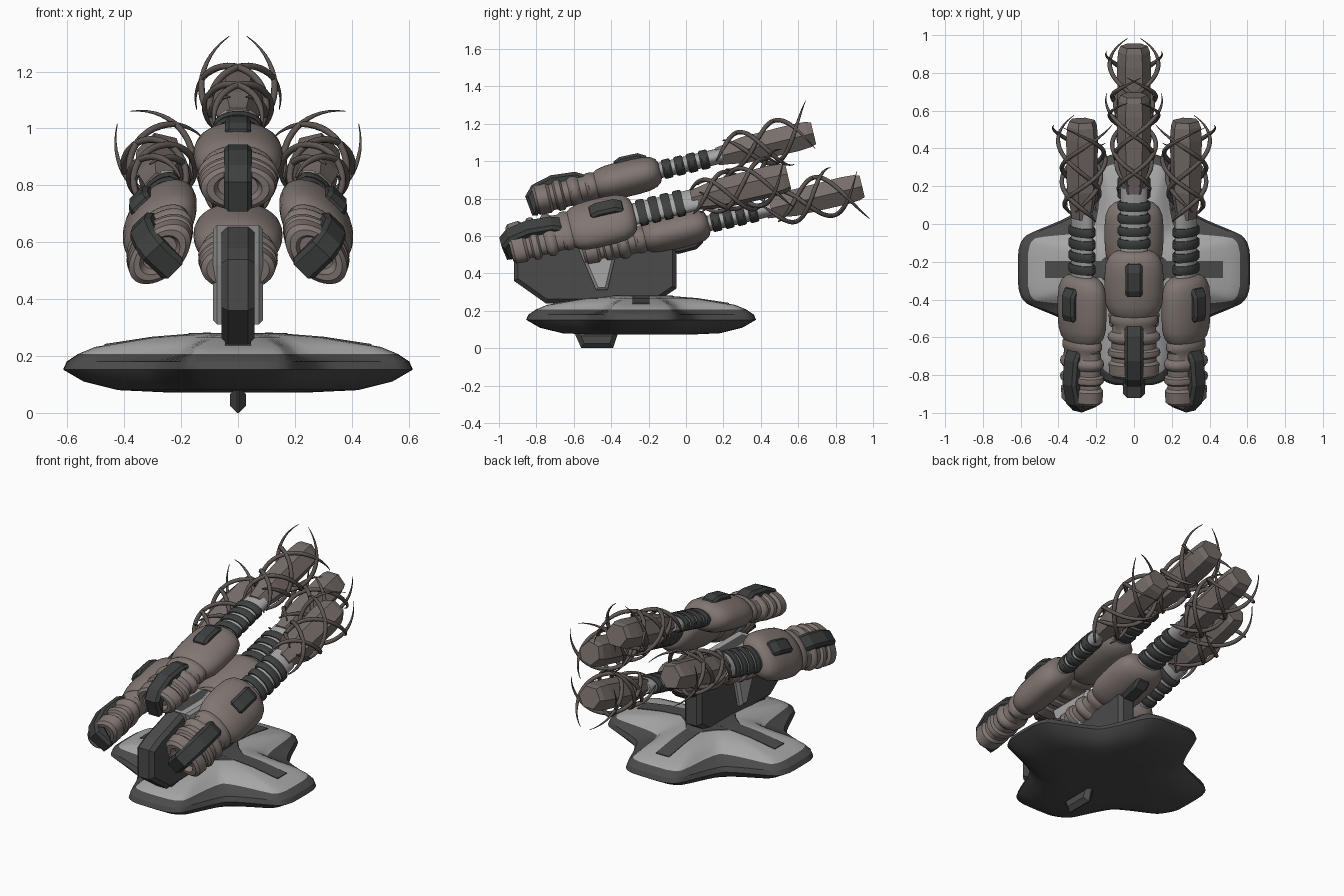
import bpy, bmesh, math
from mathutils import Matrix, Vector

if "Cube" in bpy.data.objects:
    bpy.data.objects.remove(bpy.data.objects["Cube"])

def material(name, r, g, b):
    m = bpy.data.materials.new(name)
    m.diffuse_color = (r, g, b, 1)
    m.use_nodes = True
    m.node_tree.nodes["Principled BSDF"].inputs["Base Color"].default_value = m.diffuse_color
    return m

BROWN = material("warm_brown", .22, .182, .168)
TAUPE = material("muzzle_taupe", .185, .155, .144)
VINE = material("tendril_brown", .11, .092, .084)
DARK = material("dark_grey", .07, .07, .07)
PAD = material("pad_charcoal", .048, .05, .05)
LIGHT = material("light_grey", .38, .38, .38)

def finish(name, bm, mats, matrix=Matrix(), angle=35):
    bmesh.ops.recalc_face_normals(bm, faces=bm.faces)
    me = bpy.data.meshes.new(name)
    bm.to_mesh(me)
    bm.free()
    ob = bpy.data.objects.new(name, me)
    bpy.context.collection.objects.link(ob)
    for m in mats:
        me.materials.append(m)
    ob.matrix_world = matrix
    if angle:
        bpy.ops.object.select_all(action='DESELECT')
        ob.select_set(True)
        bpy.context.view_layer.objects.active = ob
        bpy.ops.object.shade_smooth_by_angle(angle=math.radians(angle))
    return ob

def loft(name, rings, mats, matrix=Matrix(), angle=35, split=None):
    """Skin closed rings; faces from ring index `split` on get material 1."""
    bm = bmesh.new()
    vs = [[bm.verts.new(p) for p in ring] for ring in rings]
    n = len(vs[0])
    for i in range(len(vs) - 1):
        for j in range(n):
            k = (j + 1) % n
            f = bm.faces.new((vs[i][j], vs[i][k], vs[i + 1][k], vs[i + 1][j]))
            f.material_index = int(split is not None and i >= split)
    bm.faces.new(vs[0])
    bm.faces.new(vs[-1]).material_index = int(split is not None)
    return finish(name, bm, mats, matrix, angle)

def tube(name, profile, flat, sides, mat, matrix, angle=35):
    """Oval turned shape along local y; profile holds (position, half width)."""
    rings = [[(a * math.cos(math.tau * j / sides), t, flat * a * math.sin(math.tau * j / sides))
              for j in range(sides)] for t, a in profile]
    return loft(name, rings, [mat], matrix, angle)

def prism(name, pts, half, mat, matrix=Matrix(), bevel=.0):
    """Extrude a side outline of (y, z) points across x."""
    bm = bmesh.new()
    a = [bm.verts.new((-half, y, z)) for y, z in pts]
    b = [bm.verts.new((half, y, z)) for y, z in pts]
    bm.faces.new(a)
    bm.faces.new(b)
    for i in range(len(pts)):
        j = (i + 1) % len(pts)
        bm.faces.new((a[i], a[j], b[j], b[i]))
    bmesh.ops.recalc_face_normals(bm, faces=bm.faces)
    if bevel:
        rim = [e for e in bm.edges if abs(e.verts[0].co.x - e.verts[1].co.x) < 1e-5]
        bmesh.ops.bevel(bm, geom=rim, offset=bevel, segments=1, affect='EDGES')
    return finish(name, bm, [mat], matrix, 0)

# ---- base: four-lobed hull, dark below and light on top
def star(r, d, z, steps=6):
    s = r / .61
    ctrl = []
    for q in range(4):
        rot = Matrix.Rotation(q * math.pi / 2, 3, 'Z')
        for p in ((r, -.1 * s), (r, .1 * s), (.93 * r, .18 * s), (d, d), (.18 * s, .93 * r)):
            ctrl.append(rot @ Vector((p[0], p[1], z)))
    out, n = [], len(ctrl)
    for i in range(n):
        p0, p1, p2, p3 = (ctrl[(i + k) % n] for k in (-1, 0, 1, 2))
        for k in range(steps):
            t = k / steps
            soft = .5 * (2 * p1 + (p2 - p0) * t + (2 * p0 - 5 * p1 + 4 * p2 - p3) * t * t
                         + (3 * p1 - p0 - 3 * p2 + p3) * t ** 3)
            out.append(soft.lerp(p1.lerp(p2, t), .5))
    return out

HULL = Matrix.Translation((0, -.24, 0))
hull = [(.25, .16, .072), (.42, .24, .08), (.54, .28, .11), (.612, .305, .152), (.60, .295, .18),
        (.56, .215, .207), (.5, .195, .232), (.3, .15, .265), (.12, .09, .28)]
loft("base_hull", [star(*h) for h in hull], [DARK, LIGHT], HULL, 30, split=5)

# dark channels on the four lobes and the dark middle
for q in range(4):
    prism("base_channel", [(.03, .26), (.03, .281), (.12, .282), (.3, .268), (.47, .242), (.47, .225)],
          .045, DARK, HULL @ Matrix.Rotation(q * math.pi / 2, 4, 'Z'))
loft("base_middle", [star(.19, .11, .268), star(.17, .1, .281)], [DARK], HULL)

# fin below the hull
prism("keel_fin", [(-.6, .09), (-.56, .0), (-.39, .0), (-.36, .09)], .028, DARK, bevel=.025)

# ---- pillar with light side plates
prism("pillar", [(-.92, .54), (-.92, .36), (-.75, .24), (-.17, .24), (-.05, .32), (-.05, .58),
                 (-.3, .66), (-.6, .66), (-.84, .58)], .058, DARK, bevel=.022)
prism("pillar_side_plate", [(-.62, .66), (-.57, .52), (-.48, .31), (-.42, .31), (-.37, .52), (-.3, .66)],
      .088, LIGHT, bevel=.015)

# ---- one barrel, built along local y with its pads on local +z
BODY = [(-.50, .05), (-.50, .07), (-.535, .085), (-.535, .11), (-.52, .13), (-.46, .135), (-.445, .118),
        (-.425, .118), (-.415, .136), (-.40, .14), (-.385, .136), (-.375, .118), (-.345, .118),
        (-.33, .136), (-.315, .14), (-.30, .136), (-.285, .118), (-.25, .115), (-.235, .126),
        (-.21, .126), (-.195, .118), (-.175, .136), (-.13, .151), (-.06, .156), (.02, .156),
        (.08, .15), (.12, .133), (.145, .105), (.155, .07)]
MUZZLE = [(.47, .058), (.52, .066), (.62, .086), (.9, .09), (.97, .084), (1.0, .072)]

def tendril(matrix, sign, end_angle, turn, t0, t1, flare):
    cu = bpy.data.curves.new("tendril", 'CURVE')
    cu.dimensions = '3D'
    cu.bevel_depth = .012
    cu.bevel_resolution = 2
    cu.use_fill_caps = True
    n = 36
    sp = cu.splines.new('POLY')
    sp.points.add(n - 1)
    for i, p in enumerate(sp.points):
        f = i / (n - 1)
        a = math.radians(end_angle - turn * (1 - f))
        r = .082 + .05 * f + flare * f ** 7
        p.co = (sign * r * math.cos(a), t0 + (t1 - t0) * f, r * math.sin(a), 1)
        p.radius = min(1, .3 + 4 * f, .12 + 4 * (1 - f))
    sp.use_smooth = True
    ob = bpy.data.objects.new("tendril", cu)
    bpy.context.collection.objects.link(ob)
    cu.materials.append(VINE)
    ob.matrix_world = matrix

def barrel(place, x, y, z, roll):
    m = (Matrix.Translation((x, y, z)) @ Matrix.Rotation(math.radians(13.6), 4, 'X')
         @ Matrix.Rotation(math.radians(roll), 4, 'Y'))
    tube(place + "_barrel_body", BODY, .62, 40, BROWN, m)
    tube(place + "_barrel_neck", [(.1, .072), (.5, .072)], .58, 28, LIGHT, m)
    for i in range(4):
        c = .195 + .068 * i
        tube(place + "_neck_band", [(c - .024, .07), (c - .024, .08), (c - .015, .087), (c + .015, .087),
                                    (c + .024, .08), (c + .024, .07)], .6, 28, PAD, m)
    tube(place + "_muzzle", MUZZLE, .95, 6, TAUPE, m, 0)
    # rear pad wraps over the end, small pad sits on the swelling
    prism(place + "_rear_pad", [(-.535, -.08), (-.565, -.075), (-.578, .035), (-.53, .085), (-.42, .112),
                                (-.29, .1), (-.235, .07), (-.235, .03), (-.5, .03)], .05, PAD, m, .016)
    prism(place + "_body_pad", [(-.085, .06), (-.075, .105), (-.04, .12), (.06, .118), (.1, .095), (.11, .06)],
          .046, PAD, m, .014)
    # crossing pairs of tendrils around the muzzle
    for s in (-1, 1):
        tendril(m, s, 80, 330, .52, 1.0, .05)
        tendril(m, s, -30, -320, .5, .99, .035)
        tendril(m, s, -75, 300, .46, .86, .01)

barrel("top", 0, -.29, .914, 0)
barrel("right", .275, -.425, .68, 45)
barrel("left", -.275, -.425, .68, -45)
barrel("bottom", 0, -.03, .63, 180)
